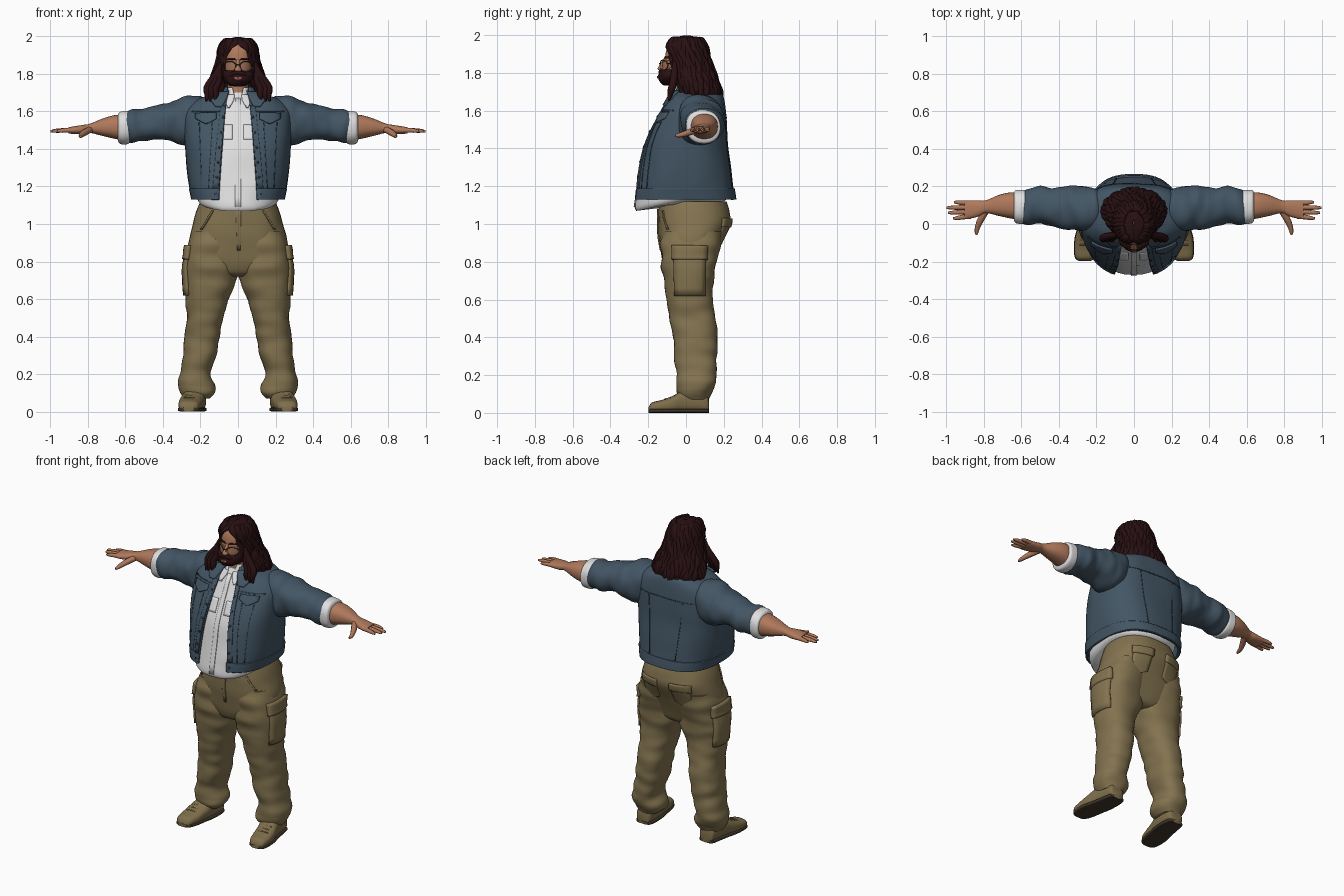
import bpy, math, random
from mathutils import Vector, noise
from mathutils.bvhtree import BVHTree

random.seed(4)
COL = {"denim": (.056, .092, .128), "dark denim": (.028, .048, .07), "white cloth": (.74, .74, .74),
       "khaki": (.225, .17, .078), "shoe tan": (.21, .155, .07), "dark brown": (.05, .036, .022),
       "skin": (.43, .19, .105), "hair": (.021, .005, .006), "lips": (.33, .10, .08), "lens": (.34, .15, .09)}
MAT = {}
for n, c in COL.items():
    MAT[n] = bpy.data.materials.new(n)
    MAT[n].diffuse_color = (*c, 1)


def finish(ob, mat, mirror=False, thick=0, offset=-1):
    me = ob.data
    me.materials.clear()
    me.materials.append(MAT[mat])
    for p in me.polygons:
        p.use_smooth = True
    me.set_sharp_from_angle(angle=math.radians(50))
    if thick:
        m = ob.modifiers.new("thickness", 'SOLIDIFY')
        m.thickness, m.offset = thick, offset
    if mirror:
        ob.modifiers.new("mirror", 'MIRROR')
    return ob


def mesh(name, verts, faces):
    me = bpy.data.meshes.new(name)
    me.from_pydata(verts, [], faces)
    me.validate()
    ob = bpy.data.objects.new(name, me)
    bpy.context.collection.objects.link(ob)
    return ob


def spline(rings, k):
    out, n = [], len(rings)
    for i in range(n - 1):
        a, b, c, d = rings[max(i - 1, 0)], rings[i], rings[i + 1], rings[min(i + 2, n - 1)]
        for s in range(k):
            t = s / k
            out.append([.5 * (2 * q + (r - p) * t + (2 * p - 5 * q + 4 * r - w) * t * t
                              + (3 * q - p - 3 * r + w) * t ** 3) for p, q, r, w in zip(a, b, c, d)])
    return out + [list(rings[-1])]


def loft(name, rings, mat, axis='z', p=2.3, steps=5, seg=40, fold=0, freq=(9, 9, 9), warp=None,
         mirror=False, thick=0):
    """Ring = position along axis, low/high extents on the other two axes, optional front gap."""
    opened = len(rings[0]) == 6
    verts, faces = [], []
    n = seg + 1 if opened else seg
    rs = spline(rings, steps)
    for r in rs:
        t, a0, a1, b0, b1 = r[:5]
        ca, cb, ra, rb = (a0 + a1) / 2, (b0 + b1) / 2, (a1 - a0) / 2, (b1 - b0) / 2
        al = math.asin(min(.95, max(0, r[5]) / ra) ** (p / 2)) if opened else 0
        for j in range(n):
            th = -math.pi / 2 + al + (2 * math.pi - 2 * al) * j / seg
            c, s = math.cos(th), math.sin(th)
            u = math.copysign(abs(c) ** (2 / p), c)
            v = math.copysign(abs(s) ** (2 / p), s)
            k = (ca + ra * u, cb + rb * v)
            co = Vector({'z': (k[0], k[1], t), 'x': (t, k[0], k[1]), 'y': (k[0], t, k[1])}[axis])
            if fold:
                d = fold * noise.noise(Vector(x * f for x, f in zip(co, freq)))
                o = Vector({'z': (u, v, 0), 'x': (0, u, v), 'y': (u, 0, v)}[axis])
                co += o * d
            verts.append(warp(co) if warp else co)
    for i in range(len(rs) - 1):
        for j in range(seg):
            a, b = i * n + j, i * n + (j + 1) % n
            faces.append((a, b, b + n, a + n))
    if not opened:
        faces += [tuple(range(n - 1, -1, -1)), tuple(range(len(verts) - n, len(verts)))]
    if axis == 'y':
        faces = [f[::-1] for f in faces]
    return finish(mesh(name, verts, faces), mat, mirror, thick)


def patch(name, target, rows, mat, side='front', t=.004, lift=0, mirror=True, k=6):
    """Thin plate laid on a target surface. Row = height, low and high sideways position."""
    me = target.data
    tree = BVHTree.FromPolygons([v.co for v in me.vertices], [tuple(p.vertices) for p in me.polygons])
    d = Vector({'front': (0, 1, 0), 'back': (0, -1, 0), 'side': (-1, 0, 0)}[side])
    fine = []
    for a, b in zip(rows, rows[1:]):
        fine += [[x + (y - x) * s / k for x, y in zip(a, b)] for s in range(k)]
    fine.append(rows[-1])
    verts, last = [], None
    for z, a, b in fine:
        for j in range(k + 1):
            u = a + (b - a) * j / k
            o = Vector((0, u, z)) if side == 'side' else Vector((u, 0, z))
            hit = tree.ray_cast(o - d * 2, d)[0]
            last = hit.dot(d) if hit else (last or 0)
            verts.append(o + d * (last - lift - t * .4))
    w = k + 1
    faces = [(i * w + j, i * w + j + 1, i * w + j + w + 1, i * w + j + w)
             for i in range(len(fine) - 1) for j in range(k)]
    return finish(mesh(name, verts, faces), mat, mirror, t * 2, 0)


def tubes(name, paths, mat, mirror=False, cyclic=False):
    cu = bpy.data.curves.new(name, 'CURVE')
    cu.dimensions, cu.bevel_depth, cu.bevel_resolution, cu.use_fill_caps = '3D', 1, 2, True
    for path in paths:
        sp = cu.splines.new('NURBS')
        sp.points.add(len(path) - 1)
        for q, (x, y, z, r) in zip(sp.points, path):
            q.co, q.radius = (x, y, z, 1), r
        sp.order_u, sp.use_endpoint_u, sp.use_cyclic_u, sp.resolution_u = 3, not cyclic, cyclic, 3
    ob = bpy.data.objects.new(name, cu)
    bpy.context.collection.objects.link(ob)
    bpy.ops.object.select_all(action='DESELECT')
    ob.select_set(True)
    bpy.context.view_layer.objects.active = ob
    bpy.ops.object.convert(target='MESH')
    return finish(bpy.context.view_layer.objects.active, mat, mirror)


def sym(rows):
    return [(r[0], -r[1], *r[1:]) for r in rows]


# Trousers
hips = loft("trouser_hips", sym([(.72, .1, -.06, .1), (.74, .19, -.10, .13), (.8, .25, -.125, .155),
            (.9, .262, -.14, .19), (1.0, .24, -.15, .235), (1.06, .222, -.147, .232), (1.12, .2, -.14, .215)]),
            "khaki", p=2.4, fold=.006)
leg = loft("trouser_legs", [(.07, .15, .29, -.03, .12), (.10, .13, .312, -.05, .135), (.14, .125, .315, -.055, .15),
           (.2, .145, .305, -.05, .16), (.3, .115, .295, -.06, .165), (.4, .095, .282, -.07, .166),
           (.5, .075, .275, -.085, .155), (.6, .045, .278, -.1, .14), (.7, .008, .288, -.118, .145),
           (.78, -.005, .285, -.128, .158), (.88, 0, .272, -.135, .18), (.96, .02, .245, -.12, .19)],
           "khaki", p=2.4, steps=7, fold=.011, freq=(7, 7, 15), mirror=True)
patch("cargo_pocket", leg, [(.87, -.065, .105), (.62, -.06, .1)], "khaki", 'side', t=.008)
patch("cargo_flap", leg, [(.885, -.072, .112), (.81, -.072, .112)], "khaki", 'side', t=.014)
patch("back_pocket", hips, [(1.01, .05, .17), (.9, .055, .165), (.88, .1, .12)], "khaki", 'back')
patch("back_pocket_flap", hips, [(1.03, .045, .175), (.985, .045, .175)], "khaki", 'back', t=.008)
patch("fly", hips, [(1.08, -.012, .016), (.86, -.004, .012)], "khaki", mirror=False)
patch("front_pocket_edge", hips, [(1.07, .13, .14), (.97, .19, .2)], "khaki")

# Shoes
shoe = [(-.198, .235, .29, 0, .03), (-.18, .212, .312, 0, .055), (-.13, .195, .318, 0, .068),
        (-.07, .185, .313, 0, .09), (-.02, .175, .3, 0, .115), (.06, .17, .285, 0, .115),
        (.11, .178, .275, 0, .1), (.122, .195, .26, 0, .06)]
upper = loft("shoe", shoe, "shoe tan", 'y', p=2.6, mirror=True)
loft("shoe_sole", [(a, b - .003, c + .003, 0, .022) for a, b, c, d, e in shoe], "dark brown", 'y', p=5, mirror=True)
tubes("shoe_laces", [[(.215 - y * .1, y, z, .004), (.25 - y * .1, y, z + .008, .004), (.28 - y * .1, y, z, .004)]
                     for y, z in ((-.11, .07), (-.085, .078), (-.06, .088))], "shoe tan", True)

# Shirt, its hem rising towards the back
def hem(co):
    if co.z < 1.2:
        co.z += min(.05, max(0, .2 * (co.y + .26))) * (1.2 - co.z) / .13
    return co


shirt = loft("shirt", sym([(1.07, .195, -.262, .2), (1.1, .218, -.268, .22), (1.2, .235, -.252, .23),
             (1.4, .255, -.21, .2), (1.5, .25, -.168, .19), (1.6, .2, -.117, .17), (1.66, .13, -.085, .15),
             (1.7, .07, -.06, .1)]), "white cloth", p=2.5, fold=.006, freq=(9, 9, 12), warp=hem)
patch("shirt_placket", shirt, [(1.67, -.013, .013), (1.4, -.014, .014), (1.09, -.015, .015)], "white cloth",
      mirror=False)
patch("shirt_chest_pocket", shirt, [(1.53, .03, .085), (1.45, .03, .09)], "white cloth", t=.002)
loft("shirt_collar", sym([(1.665, .078, -.085, .09, .018), (1.7, .07, -.07, .085, .024),
     (1.728, .066, -.058, .08, .032)]), "white cloth", thick=.008)
patch("shirt_collar_point", shirt, [(1.685, .018, .07), (1.66, .022, .07), (1.62, .045, .055)], "white cloth", t=.008)

# Jacket body, open at the front
body = sym([(1.13, .245, -.276, .262, .105), (1.2, .26, -.266, .25, .1), (1.3, .272, -.248, .238, .092),
            (1.4, .28, -.226, .226, .085), (1.5, .285, -.186, .22, .077), (1.6, .28, -.132, .21, .068),
            (1.66, .225, -.095, .2, .06), (1.69, .15, -.075, .185, .052), (1.715, .085, -.055, .14, .046)])
jacket = loft("jacket_body", body, "denim", p=2.6, seg=60, fold=.006, freq=(8, 8, 5), thick=.012)
loft("jacket_waistband", sym([(1.13, .25, -.281, .267, .104), (1.16, .256, -.278, .263, .102),
     (1.188, .262, -.273, .258, .1)]), "denim", p=2.6, seg=60, thick=.012)
loft("jacket_collar", sym([(1.675, .13, -.085, .175, .065), (1.7, .11, -.075, .155, .062),
     (1.73, .088, -.06, .125, .06)]), "denim", thick=.012)
patch("jacket_lapel", jacket, [(1.70, .05, .1), (1.665, .062, .15), (1.625, .085, .12)], "denim", t=.009)
patch("jacket_placket", jacket, [(1.63, .068, .092), (1.4, .088, .116), (1.19, .104, .134)], "denim")
patch("chest_flap", jacket, [(1.59, .115, .225), (1.56, .115, .225), (1.535, .165, .175)], "denim", t=.007)
patch("chest_yoke_seam", jacket, [(1.604, .08, .245), (1.597, .08, .245)], "dark denim", t=.003)
patch("front_seam", jacket, [(1.54, .135, .139), (1.19, .155, .159)], "dark denim", t=.002)
patch("front_side_seam", jacket, [(1.54, .205, .209), (1.19, .19, .194)], "dark denim", t=.002)
patch("back_yoke_seam", jacket, [(1.565, -.23, .23), (1.559, -.23, .23)], "dark denim", 'back', t=.002,
      mirror=False, k=10)
patch("back_seam", jacket, [(1.56, .12, .124), (1.19, .09, .094)], "dark denim", 'back', t=.002)
for z, x in ((1.57, .08), (1.49, .091), (1.41, .1), (1.33, .106), (1.25, .113), (1.16, .12)):
    patch("jacket_button", jacket, [(z + .006, x - .003, x + .003), (z, x - .006, x + .006),
          (z - .006, x - .003, x + .003)], "dark denim", t=.003, lift=.006, k=2)

# Sleeves and rolled cuffs
loft("jacket_sleeve", [(.15, .0, .18, 1.46, 1.64), (.21, -.04, .19, 1.42, 1.675), (.28, -.045, .197, 1.42, 1.682),
     (.35, -.03, .197, 1.44, 1.658), (.42, -.02, .193, 1.45, 1.635), (.5, -.005, .192, 1.445, 1.617),
     (.56, 0, .187, 1.437, 1.607), (.595, .004, .182, 1.437, 1.6)], "denim", 'x', p=2.2, steps=8,
     fold=.015, freq=(17, 8, 8), mirror=True)
loft("shirt_cuff", [(.575, .012, .17, 1.44, 1.59), (.585, .0, .183, 1.428, 1.602), (.61, -.002, .183, 1.425, 1.602),
     (.632, .003, .18, 1.43, 1.597), (.64, .018, .168, 1.445, 1.582)], "white cloth", 'x', fold=.005, mirror=True)

# Forearms and hands
loft("forearm", [(.6, .022, .165, 1.442, 1.583), (.66, .03, .168, 1.455, 1.58), (.72, .043, .155, 1.469, 1.563),
     (.79, .058, .126, 1.486, 1.535), (.83, .04, .126, 1.48, 1.528), (.88, .028, .125, 1.48, 1.52),
     (.905, .03, .12, 1.484, 1.516)], "skin", 'x', mirror=True)
tubes("fingers", [[(.87, y, 1.5, .0135), (.92, y2, 1.5, .0125), (e - .02, y3, 1.497, .011), (e, y3, 1.494, .006)]
      for y, y2, y3, e in ((.041, .037, .03, .965), (.066, .063, .06, .992), (.089, .088, .087, 1.0),
                           (.111, .113, .116, .96))], "skin", True)
tubes("thumb", [[(.79, .07, 1.503, .018), (.815, .03, 1.49, .019), (.835, -.015, 1.474, .014),
                 (.84, -.045, 1.468, .011), (.841, -.057, 1.467, .006)]], "skin", True)

# Head, nose and neck
loft("neck", sym([(1.62, .075, -.06, .09), (1.7, .056, -.052, .072), (1.78, .058, -.05, .07)]), "skin")
head = loft("head", sym([(1.735, .045, -.09, .05), (1.77, .066, -.112, .07), (1.82, .077, -.118, .09),
            (1.87, .08, -.112, .1), (1.92, .08, -.104, .1), (1.96, .06, -.08, .08), (1.975, .02, -.03, .03)]), "skin")
loft("nose", sym([(1.808, .01, -.13, -.09), (1.82, .02, -.15, -.09), (1.845, .013, -.138, -.09),
     (1.877, .009, -.118, -.09)]), "skin", seg=20)

# Beard, mouth and brows
beard = loft("beard", sym([(1.732, .02, -.115, -.04), (1.745, .052, -.134, -.01), (1.77, .078, -.146, .02),
             (1.795, .084, -.143, .03), (1.812, .082, -.134, .03), (1.818, .079, -.12, .03)]), "hair",
             fold=.008, freq=(30, 30, 20))
tubes("moustache", [[(0, -.136, 1.806, .01), (.02, -.137, 1.806, .011), (.045, -.125, 1.793, .01),
                     (.058, -.11, 1.775, .005)]], "hair", True)
patch("mouth", beard, [(1.784, 0, .017), (1.778, 0, .022), (1.77, 0, .012)], "lips", t=.003)
patch("eyebrow", head, [(1.886, .018, .05), (1.876, .012, .066)], "hair", t=.004)

# Glasses
patch("glasses_lens", head, [(1.865, .022, .06), (1.855, .013, .07), (1.83, .012, .07), (1.816, .026, .058)],
      "lens", t=.002, lift=.008)
rim = []
for i in range(16):
    a = i * math.pi / 8
    x = .043 + .034 * math.cos(a)
    rim.append((x, -.137 + 7 * x * x, 1.84 + .028 * math.sin(a), .0026))
tubes("glasses_rim", [rim], "dark brown", True, True)
tubes("glasses_arm", [[(.076, -.098, 1.85, .003), (.09, -.07, 1.852, .003), (.092, .02, 1.85, .003)],
                      [(0, -.14, 1.85, .003), (.006, -.139, 1.85, .003), (.012, -.136, 1.847, .003)]],
      "dark brown", True)

# Long wavy hair: a shell open at the face, with locks laid over it
hair = sym([(1.66, .155, -.03, .185, .1), (1.7, .17, -.05, .188, .1), (1.76, .152, -.07, .168, .086),
            (1.82, .124, -.09, .145, .077), (1.88, .108, -.1, .125, .073), (1.925, .101, -.111, .114, .045),
            (1.96, .083, -.103, .096, .004), (1.985, .054, -.074, .072, 0), (1.998, .01, -.01, .02, 0)])
loft("hair_shell", hair, "hair", p=2.1, seg=64, fold=.014, freq=(28, 28, 12), thick=.025)
levels = spline(hair, 3)
locks = []
for i in range(33):
    ang, ph = -52 + i * 284 / 32, random.uniform(0, 6.3)
    path = []
    for r in levels[random.randint(0, 2):22]:
        a = math.radians(ang) + .07 * math.sin(r[0] * 55 + ph)
        k = .93 + .03 * math.sin(r[0] * 48 + ph)
        path.append((r[2] * k * math.cos(a), (r[3] + r[4]) / 2 + (r[4] - r[3]) / 2 * k * math.sin(a), r[0], .018))
    path[0] = (*path[0][:3], .006)
    path[-1] = (*path[-1][:3], .008)
    locks.append(path)
tubes("hair_locks", locks, "hair")
# Front locks resting on the shoulders
tubes("front_locks", [[(.09, -.06, 1.86, .01), (.105, -.06, 1.81, .018), (.1 + d, -.065, 1.76, .02),
                       (.125 + d, -.075, 1.72, .02), (.115 + d, -.085, 1.69, .017), (.125 + d, -.09, 1.655, .005)]
                      for d in (0, .025, .045)], "hair", True)
